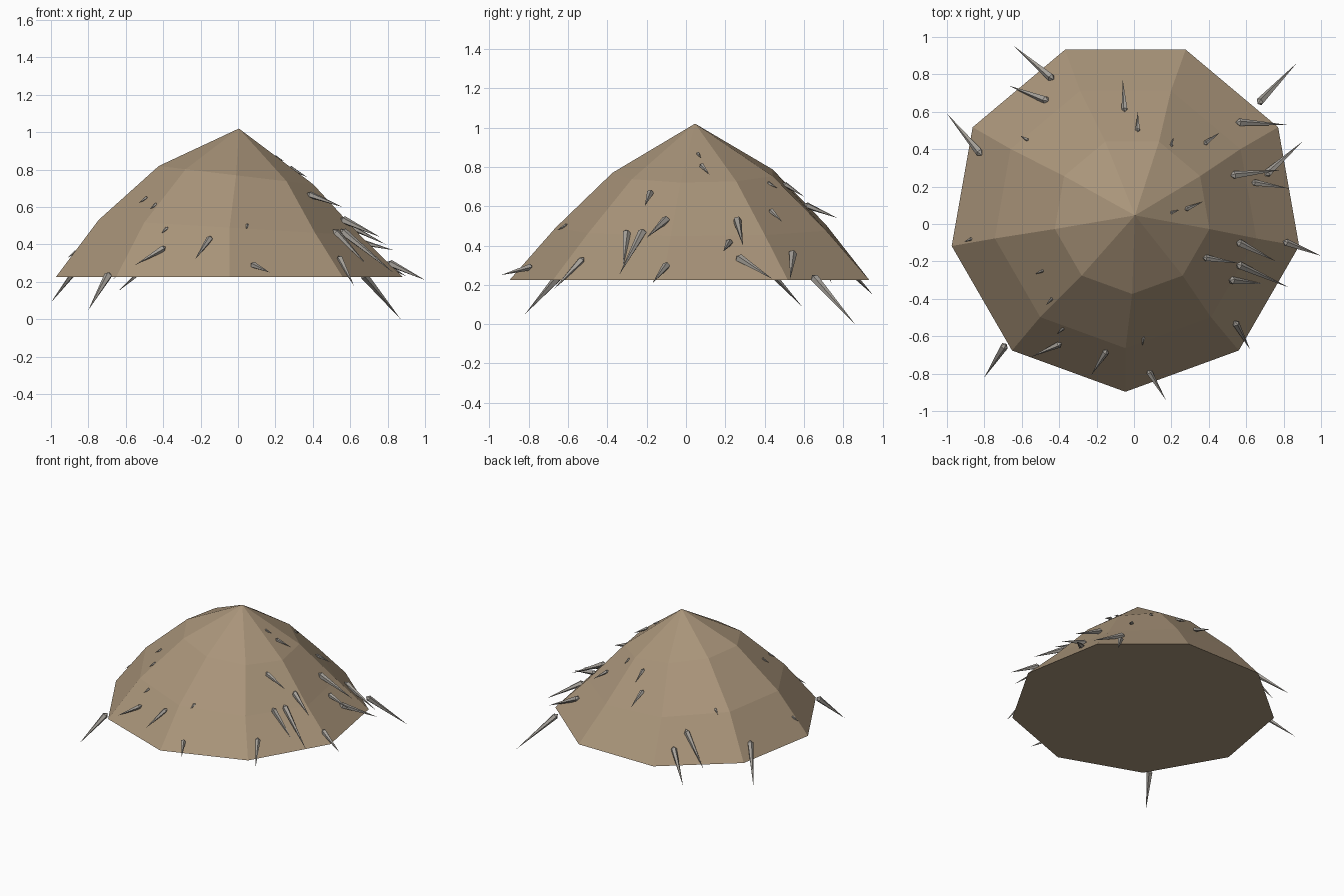
import bpy, bmesh
from math import sin, cos, pi
from mathutils import Vector
from mathutils.bvhtree import BVHTree

cube = bpy.data.objects.get("Cube")
if cube:
    bpy.data.objects.remove(cube, do_unlink=True)


def make_material(name, color):
    mat = bpy.data.materials.new(name)
    mat.use_nodes = True
    mat.diffuse_color = color
    mat.node_tree.nodes["Principled BSDF"].inputs["Base Color"].default_value = color
    return mat


def add_object(name, bm, mat):
    bmesh.ops.recalc_face_normals(bm, faces=bm.faces)
    mesh = bpy.data.meshes.new(name)
    bm.to_mesh(mesh)
    mesh.materials.append(mat)
    obj = bpy.data.objects.new(name, mesh)
    bpy.context.collection.objects.link(obj)
    return obj


tan = make_material("tan hide", (0.40, 0.30, 0.195, 1))
grey = make_material("grey spike", (0.38, 0.355, 0.32, 1))

# Nine-sided faceted dome: rings that lean slightly towards the right
SIDES = 9
RIM_Z = 0.225
APEX = Vector((0.005, 0.046, 1.02))
# each ring: centre x, radius, height, sideways lean
RINGS = [(-0.046, 0.943, RIM_Z, 0.0),
         (-0.045, 0.71, 0.49, -0.06),
         (-0.01, 0.42, 0.77, -0.12)]

bm = bmesh.new()
rings = []
for cx, radius, height, lean in RINGS:
    ring = []
    for i in range(SIDES):
        a = -pi / 2 + 2 * pi * i / SIDES
        x, y = radius * cos(a), radius * sin(a)
        ring.append(bm.verts.new((cx + x, APEX.y + y, height + lean * x)))
    rings.append(ring)
tip = bm.verts.new(APEX)
for i in range(SIDES):
    j = (i + 1) % SIDES
    for low, high in zip(rings, rings[1:]):
        bm.faces.new((low[i], low[j], high[j], high[i]))
    bm.faces.new((rings[-1][i], rings[-1][j], tip))
bm.faces.new(rings[0])
bmesh.ops.recalc_face_normals(bm, faces=bm.faces)
surface = BVHTree.FromBMesh(bm)
add_object("dome_shell", bm, tan)


def on_dome(x, y):
    """Point of the dome above x, y and its normal; the rim height if outside."""
    hit, normal, _, _ = surface.ray_cast(Vector((x, y, 2)), Vector((0, 0, -1)))
    if hit is None:
        return Vector((x, y, RIM_Z + 0.01)), Vector((x, y, 0)).normalized()
    return hit, normal


def add_spike(bm, base, end, radius):
    """Five-sided spike, widest near its root, with a short blunt back end."""
    axis = end - base
    turn = axis.to_track_quat('Z', 'Y')
    ring = [bm.verts.new(base + turn @ Vector((radius * cos(2 * pi * k / 5),
                                               radius * sin(2 * pi * k / 5), 0)))
            for k in range(5)]
    point = bm.verts.new(end)
    root = bm.verts.new(base - axis.normalized() * radius)
    for k in range(5):
        bm.faces.new((ring[k], ring[k - 1], point))
        bm.faces.new((ring[k - 1], ring[k], root))


# Long spikes, in hundredths: root x, y and tip x, y, z
LONG = [
    (-44, 78, -64, 95, 15), (-47, 66, -67, 74, 21), (-82, 38, -100, 59, 9),
    (-5, 61, -6, 77, 54), (2, 50, 2, 60, 65), (38, 43, 46, 49, 52),
    (28, 8, 37, 12, 76), (67, 65, 87, 86, 0), (56, 54, 82, 53, 23),
    (53, 26, 79, 29, 40), (71, 27, 90, 44, 23), (64, 22, 83, 19, 37),
    (81, -10, 100, -17, 21), (56, -10, 76, -20, 44), (38, -18, 56, -21, 60),
    (56, -22, 83, -34, 25), (52, -30, 69, -32, 29), (54, -53, 62, -67, 18),
    (8, -79, 17, -94, 25), (-15, -68, -23, -81, 32), (-40, -64, -55, -71, 29),
    (-69, -65, -80, -82, 5),
]
spikes = bmesh.new()
for row in LONG:
    x, y, *end = [v / 100 for v in row]
    end = Vector(end)
    base, normal = on_dome(x, y)
    radius = min(0.022, 0.007 + 0.06 * (end - base).length)
    add_spike(spikes, base + normal * 0.005, end, radius)
add_object("long_spikes", spikes, grey)

# Short stubs that barely break the surface and point down the slope
STUBS = [(-57, 45), (20, 42), (20, 6), (5, -61), (-44, -40), (-49, -25),
         (-38, -56), (-87, -8)]
stubs = bmesh.new()
for sx, sy in STUBS:
    base, normal = on_dome(sx / 100, sy / 100)
    outward = Vector((base.x, base.y, 0)).normalized()
    downhill = (outward - normal * outward.dot(normal)).normalized()
    add_spike(stubs, base, base + downhill * 0.05 + normal * 0.012, 0.01)
add_object("short_spikes", stubs, grey)
